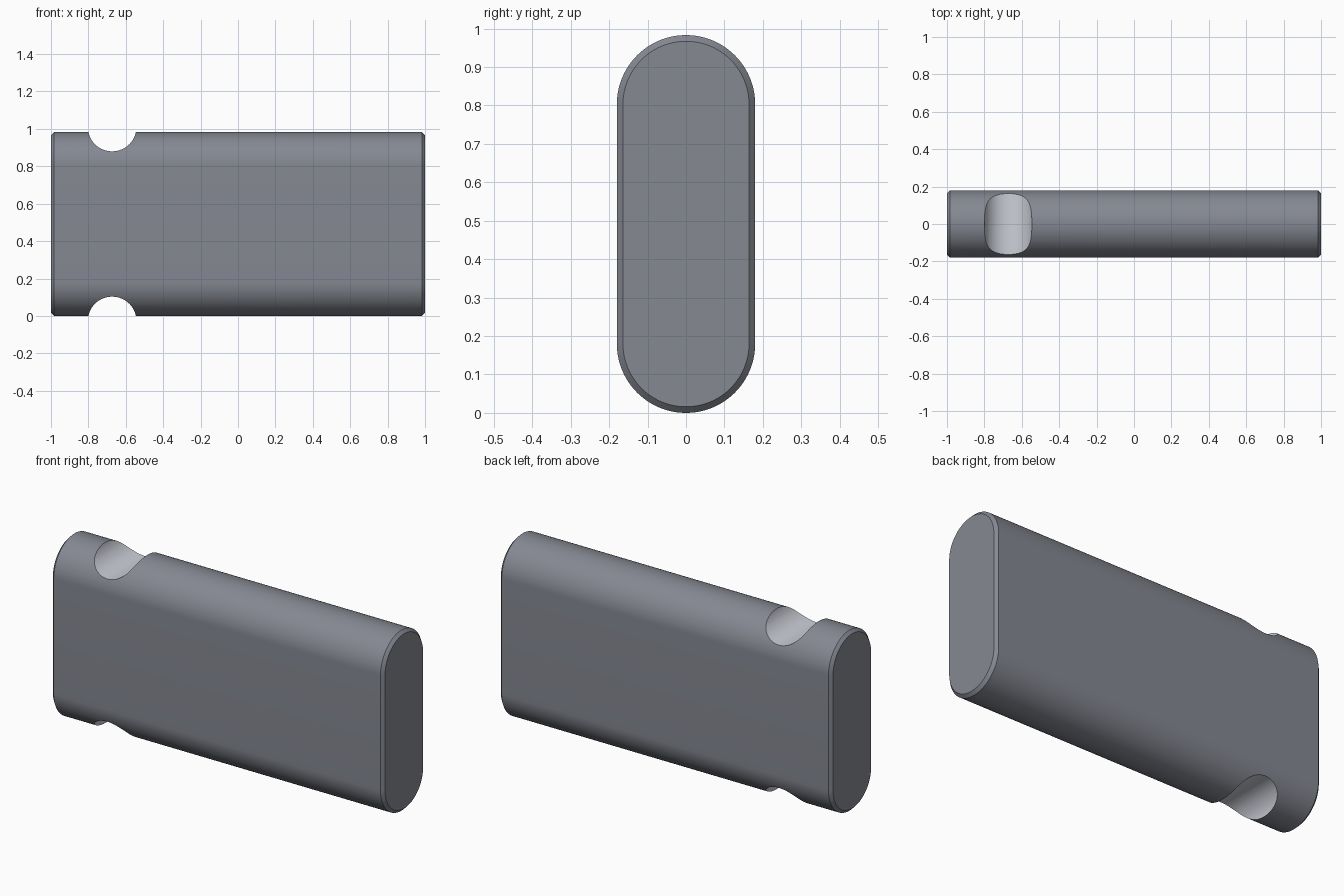
import bpy, bmesh
from math import pi, sin, cos

if "Cube" in bpy.data.objects:
    bpy.data.objects.remove(bpy.data.objects["Cube"])

LENGTH, HEIGHT, R = 2.0, 0.983, 0.18
CHAMFER, SEG = 0.016, 48


def material(name, rgb):
    mat = bpy.data.materials.new(name)
    mat.diffuse_color = (*rgb, 1)
    mat.use_nodes = True
    mat.node_tree.nodes["Principled BSDF"].inputs["Base Color"].default_value = mat.diffuse_color
    return mat


MATERIALS = [material("dark_grey", (0.234, 0.248, 0.286)),
             material("light_grey", (0.61, 0.63, 0.69))]


def stadium(r):
    """Rounded-end upright section of radius r, as (y, z) points."""
    pts = []
    for zc, start in ((HEIGHT - R, 0), (R, pi)):
        for i in range(SEG + 1):
            a = start + pi * i / SEG
            pts.append((r * cos(a), zc + r * sin(a)))
    return pts


def loft(name, rings, slot):
    """Skin a list of 3D rings, cap both ends and colour it by material slot."""
    bm = bmesh.new()
    loops = [[bm.verts.new(p) for p in ring] for ring in rings]
    n = len(loops[0])
    for a, b in zip(loops, loops[1:]):
        for i in range(n):
            j = (i + 1) % n
            bm.faces.new((a[i], a[j], b[j], b[i]))
    bm.faces.new(loops[0])
    bm.faces.new(loops[-1])
    bmesh.ops.recalc_face_normals(bm, faces=bm.faces[:])
    mesh = bpy.data.meshes.new(name)
    for mat in MATERIALS:
        mesh.materials.append(mat)
    for f in bm.faces:
        f.material_index = slot
    bm.to_mesh(mesh)
    bm.free()
    obj = bpy.data.objects.new(name, mesh)
    bpy.context.collection.objects.link(obj)
    return obj


# Rounded bar with chamfered ends
h = LENGTH / 2
stations = [(-h, R - CHAMFER), (-h + CHAMFER, R), (h - CHAMFER, R), (h, R - CHAMFER)]
body = loft("rounded_bar", [[(x, y, z) for y, z in stadium(r)] for x, r in stations], 0)

# Round cross notches, lighter inside, through the top and bottom edges
NX, NR, OUT = -0.673, 0.13, 0.027
for name, zc in (("top_notch_cutter", HEIGHT + OUT), ("bottom_notch_cutter", -OUT)):
    circle = [(NX + NR * cos(2 * pi * i / 96), zc + NR * sin(2 * pi * i / 96)) for i in range(96)]
    cutter = loft(name, [[(x, y, z) for x, z in circle] for y in (-0.4, 0.4)], 1)
    mod = body.modifiers.new(name, 'BOOLEAN')
    mod.operation, mod.solver, mod.object = 'DIFFERENCE', 'EXACT', cutter
    bpy.context.view_layer.objects.active = body
    bpy.ops.object.modifier_apply(modifier=mod.name)
    bpy.data.objects.remove(cutter, do_unlink=True)

# Smooth curves, keep the rims sharp
bpy.ops.object.select_all(action='DESELECT')
body.select_set(True)
bpy.context.view_layer.objects.active = body
bpy.ops.object.shade_smooth_by_angle(angle=0.5)
